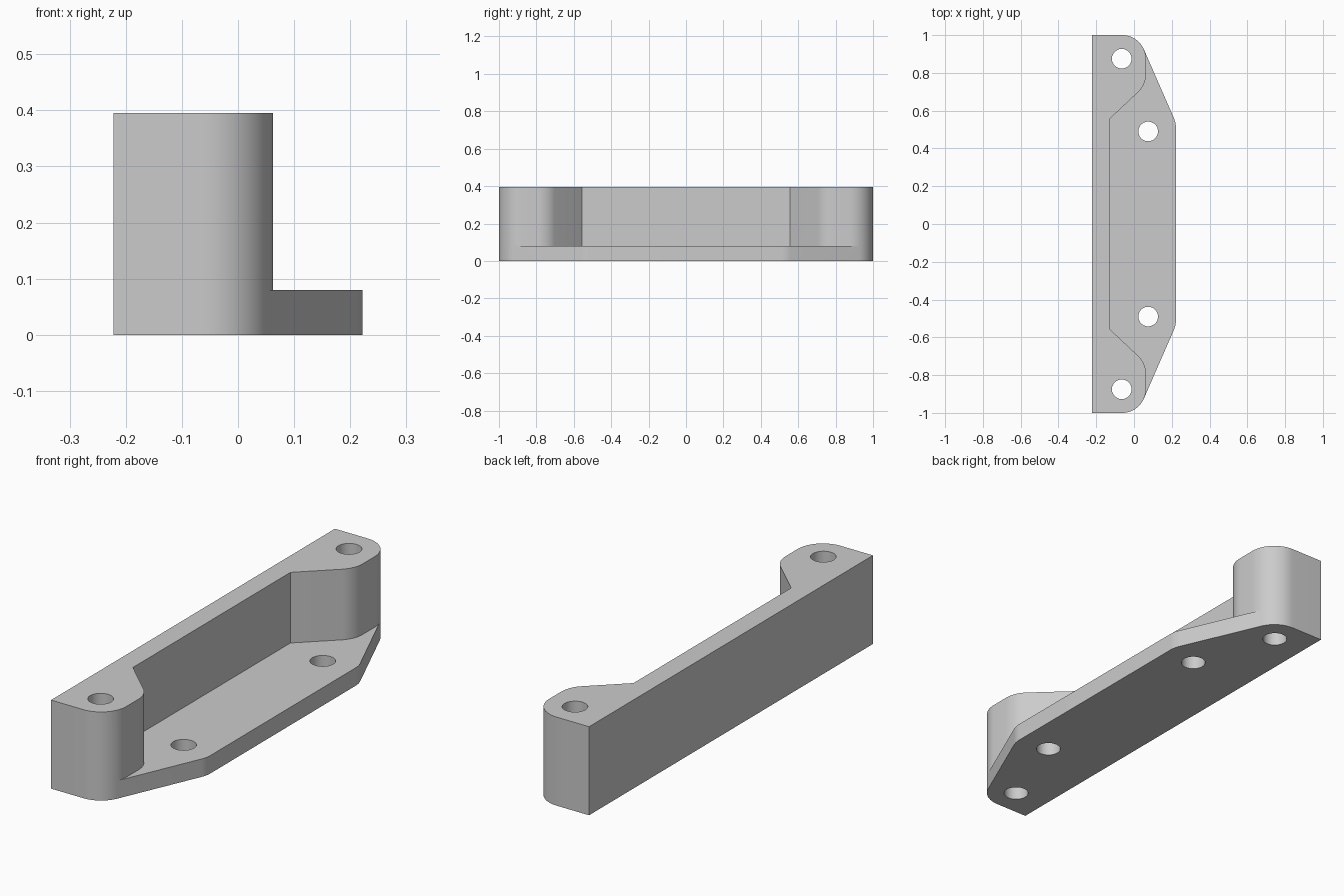
import bpy, bmesh
from math import cos, sin, radians

if "Cube" in bpy.data.objects:
    bpy.data.objects.remove(bpy.data.objects["Cube"], do_unlink=True)

HEIGHT, PLATE, R = 0.395, 0.08, 0.125
BACK = -0.222
SLANT = -23.6  # direction of the slanted plate edge's normal

grey = bpy.data.materials.new("light grey")
grey.use_nodes = True
colour = (0.6, 0.6, 0.6, 1)
grey.diffuse_color = colour
grey.node_tree.nodes["Principled BSDF"].inputs["Base Color"].default_value = colour


def arc(cx, cy, start, end, steps):
    """Points along a rounded corner of radius R."""
    angles = [radians(start + (end - start) * i / steps) for i in range(steps + 1)]
    return [(cx + R * cos(a), cy + R * sin(a)) for a in angles]


def prism(name, half, height):
    """Extrude a half outline mirrored across y = 0."""
    outline = half + [(x, -y) for x, y in reversed(half)]
    bm = bmesh.new()
    face = bm.faces.new([bm.verts.new((x, y, 0)) for x, y in outline])
    top = bmesh.ops.extrude_face_region(bm, geom=[face])["geom"]
    bmesh.ops.translate(bm, vec=(0, 0, height),
                        verts=[v for v in top if isinstance(v, bmesh.types.BMVert)])
    bmesh.ops.recalc_face_normals(bm, faces=bm.faces)
    mesh = bpy.data.meshes.new(name)
    bm.to_mesh(mesh)
    bm.free()
    mesh.materials.append(grey)
    obj = bpy.data.objects.new(name, mesh)
    bpy.context.collection.objects.link(obj)
    return obj


def combine(target, tool, operation):
    """Apply a boolean and discard the tool."""
    bpy.context.view_layer.objects.active = target
    mod = target.modifiers.new("join", "BOOLEAN")
    mod.operation, mod.solver, mod.object = operation, "EXACT", tool
    bpy.ops.object.modifier_apply(modifier=mod.name)
    bpy.data.objects.remove(tool, do_unlink=True)


# Shared rounded end, up to where the plate edge leaves it
end = [(BACK, -1)] + arc(R / -2, -1 + R, -90, SLANT, 12)

# Tall wall with a post at each end
wall = end + arc(R / -2, -1 + R, SLANT, 0, 5)[1:] + arc(R / -2, -0.79, 0, 45, 8) + [(-0.13, -0.555)]
bracket = prism("bracket", wall, HEIGHT)

# Thin base plate with slanted corners
plate = end + arc(-BACK - R, -0.51, SLANT, 0, 5)
combine(bracket, prism("base_plate", plate, PLATE), "UNION")

# Screw holes through the posts and the plate
for x, y in ((-0.065, 0.875), (0.075, 0.49)):
    for side in (-1, 1):
        bpy.ops.mesh.primitive_cylinder_add(vertices=48, radius=0.052, depth=1,
                                            location=(x, side * y, 0.2))
        cutter = bpy.context.object
        cutter.name = "hole_cutter"
        cutter.hide_render = True
        cutter.data.materials.append(grey)
        combine(bracket, cutter, "DIFFERENCE")

# Smooth the rounded corners, keep the edges crisp
bpy.ops.object.select_all(action="DESELECT")
bracket.select_set(True)
bpy.context.view_layer.objects.active = bracket
bpy.ops.object.shade_smooth_by_angle(angle=radians(20))
